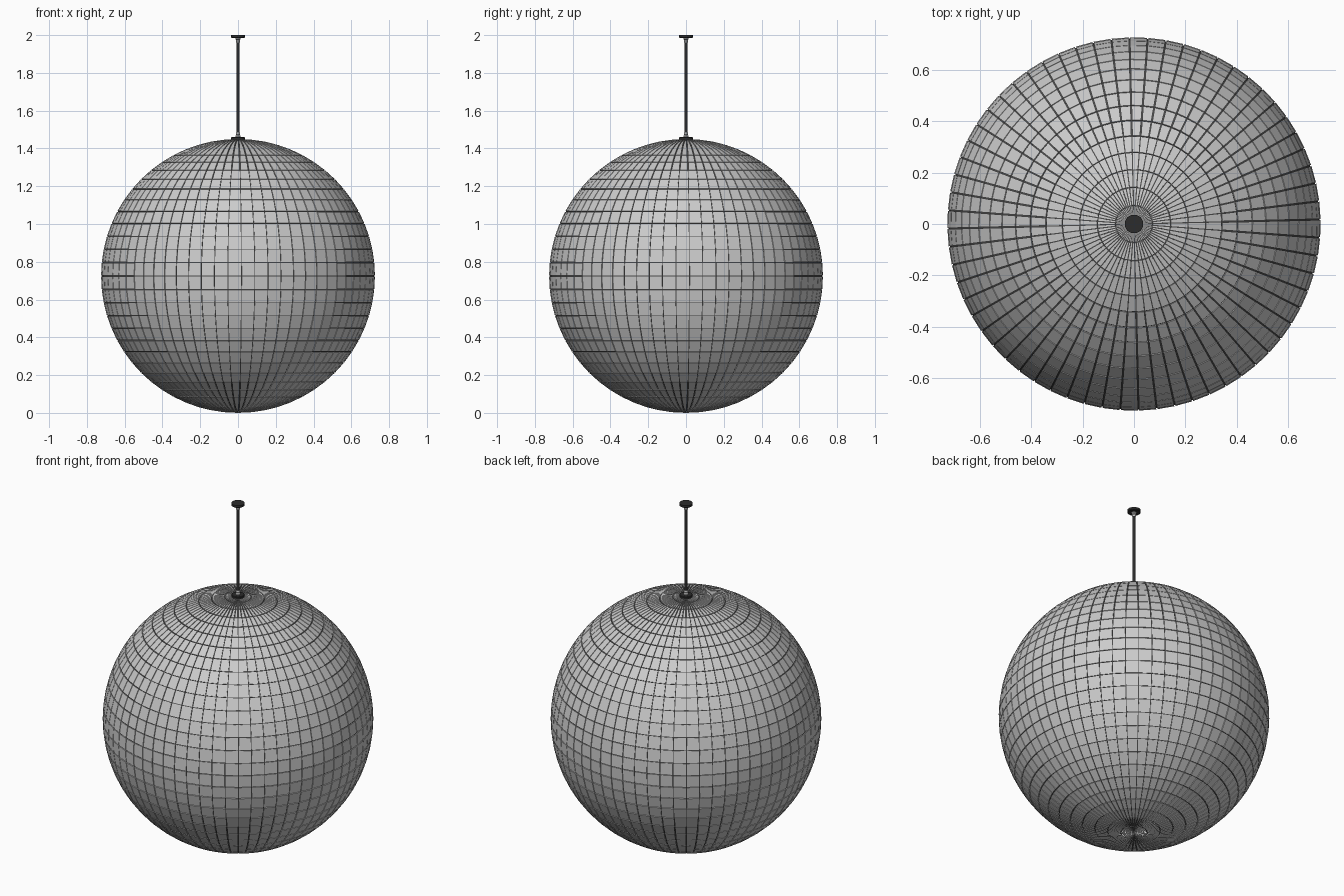
import bpy, bmesh, math
from mathutils import Vector, Matrix

if "Cube" in bpy.data.objects:
    bpy.data.objects.remove(bpy.data.objects["Cube"])

R, SEGS, RINGS = 0.725, 64, 32
GAP, DEPTH = 0.0022, 0.006
OFFSET = math.radians(1.4)
CENTRE = Vector((0, 0, R))


def material(name, v):
    m = bpy.data.materials.new(name)
    m.diffuse_color = (v, v, v, 1)
    m.use_nodes = True
    m.node_tree.nodes["Principled BSDF"].inputs["Base Color"].default_value = m.diffuse_color
    return m


dark = material("dark_grout", 0.07)
black = material("black_metal", 0.025)
chrome = material("bright_metal", 0.6)


def finish(name, bm, mat=None, smooth=False):
    bmesh.ops.recalc_face_normals(bm, faces=bm.faces)
    me = bpy.data.meshes.new(name)
    bm.to_mesh(me)
    bm.free()
    ob = bpy.data.objects.new(name, me)
    bpy.context.collection.objects.link(ob)
    if mat:
        me.materials.append(mat)
    if smooth:
        bpy.context.view_layer.objects.active = ob
        ob.select_set(True)
        bpy.ops.object.shade_smooth_by_angle(angle=math.radians(40))
        ob.select_set(False)
    return ob


def point(r, theta, phi):
    return CENTRE + r * Vector((math.sin(theta) * math.cos(phi),
                                math.sin(theta) * math.sin(phi), math.cos(theta)))


# Mirror tiles: one thin flat block per cell, separated by narrow grooves
bm = bmesh.new()
dt, dp = math.pi / RINGS, 2 * math.pi / SEGS
for i in range(RINGS):
    t0, t1 = i * dt + GAP / R, (i + 1) * dt - GAP / R
    for j in range(SEGS):
        p0, p1 = j * dp + OFFSET, (j + 1) * dp + OFFSET
        corners = []
        for t, s in ((t0, 0), (t1, 0), (t1, 1), (t0, 1)):
            g = min(GAP / (R * math.sin(t)), dp * 0.3)
            corners.append((t, p1 - g if s else p0 + g))
        outer = [bm.verts.new(point(R, *c)) for c in corners]
        inner = [bm.verts.new(point(R - DEPTH, *c)) for c in corners]
        bm.faces.new(outer)
        for k in range(4):
            n = (k + 1) % 4
            bm.faces.new((outer[k], inner[k], inner[n], outer[n]))
# outward normals: the blocks are open at the back, so orient by direction
me = bpy.data.meshes.new("mirror_tiles")
bm.to_mesh(me)
bm.free()
bpy.context.collection.objects.link(bpy.data.objects.new("mirror_tiles", me))

# Dark core under the tiles
bm = bmesh.new()
bmesh.ops.create_uvsphere(bm, u_segments=SEGS, v_segments=RINGS, radius=R - 0.005,
                          matrix=Matrix.Translation(CENTRE) @ Matrix.Rotation(OFFSET, 4, 'Z'))
finish("ball_core", bm, dark)


def lathe(name, profile, mat, n=32):
    """Spin a (radius, z) profile around the z axis."""
    bm = bmesh.new()
    vs = [bm.verts.new((r, 0, z)) for r, z in profile]
    es = [bm.edges.new(e) for e in zip(vs, vs[1:])]
    bmesh.ops.spin(bm, geom=vs + es, cent=(0, 0, 0), axis=(0, 0, 1),
                   angle=2 * math.pi, steps=n)
    bmesh.ops.remove_doubles(bm, verts=bm.verts, dist=1e-5)
    return finish(name, bm, mat, True)


# Hanging rod, end plates and bright collars
lathe("hanging_rod", [(0, 1.46), (0.008, 1.46), (0.008, 1.985), (0, 1.985)], black, 16)
for tag, z, d in (("ball", 1.445, 1), ("ceiling", 2.0, -1)):
    lathe(tag + "_plate", [(0, z), (0.036, z), (0.036, z + d * 0.012),
                           (0.033, z + d * 0.015), (0, z + d * 0.015)], black)
    z += d * 0.015
    lathe(tag + "_collar", [(0, z), (0.014, z), (0.014, z + d * 0.006), (0.009, z + d * 0.010),
                            (0.012, z + d * 0.016), (0.009, z + d * 0.024), (0, z + d * 0.026)], chrome, 20)
